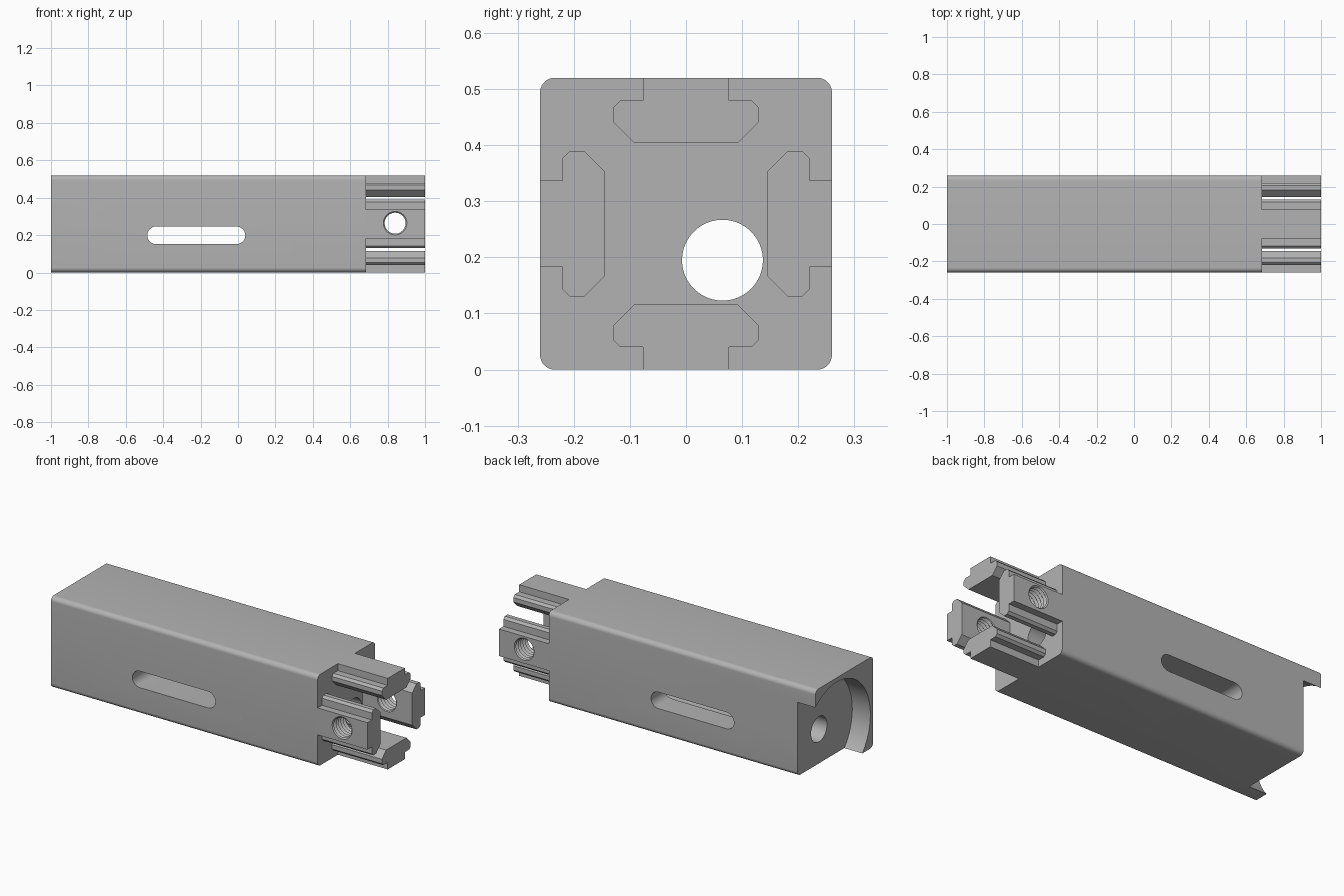
import bpy, bmesh, math
from mathutils import Matrix, Vector

cube = bpy.data.objects.get("Cube")
if cube:
    bpy.data.objects.remove(cube, do_unlink=True)

grey = bpy.data.materials.new("grey metal")
grey.use_nodes = True
colour = (0.45, 0.45, 0.45, 1)
grey.diffuse_color = colour
grey.node_tree.nodes["Principled BSDF"].inputs["Base Color"].default_value = colour

MID = 0.26            # half width, and height of the long axis
SHOULDER = 0.685      # where the body ends and the lugs begin


def make(name, bm):
    bmesh.ops.recalc_face_normals(bm, faces=bm.faces)
    mesh = bpy.data.meshes.new(name)
    bm.to_mesh(mesh)
    bm.free()
    mesh.materials.append(grey)
    obj = bpy.data.objects.new(name, mesh)
    bpy.context.collection.objects.link(obj)
    return obj


def loft(name, rings):
    """Skin closed rings of points and cap both ends."""
    bm = bmesh.new()
    rows = [[bm.verts.new(p) for p in ring] for ring in rings]
    n = len(rows[0])
    for a, b in zip(rows, rows[1:]):
        for i in range(n):
            j = (i + 1) % n
            bm.faces.new((a[i], a[j], b[j], b[i]))
    bm.faces.new(rows[0])
    bm.faces.new(rows[-1])
    return make(name, bm)


def prism_x(name, outline, x0, x1):
    return loft(name, [[(x, y, z) for y, z in outline] for x in (x0, x1)])


def arc(cx, cy, r, start, end, steps):
    angles = [math.radians(start + (end - start) * i / steps) for i in range(steps + 1)]
    return [(cx + r * math.cos(a), cy + r * math.sin(a)) for a in angles]


def circle(cx, cy, r, sides=96):
    return arc(cx, cy, r, 0, 360, sides)[:-1]


def cut(obj, cutters):
    for c in cutters:
        c.hide_render = True
        mod = obj.modifiers.new("cut", "BOOLEAN")
        mod.operation, mod.solver, mod.object = "DIFFERENCE", "EXACT", c
    bpy.context.view_layer.update()
    graph = bpy.context.evaluated_depsgraph_get()
    mesh = bpy.data.meshes.new_from_object(obj.evaluated_get(graph))
    obj.modifiers.clear()
    obj.data = mesh
    for c in cutters:
        bpy.data.objects.remove(c, do_unlink=True)


def smooth(obj):
    bpy.ops.object.select_all(action="DESELECT")
    obj.select_set(True)
    bpy.context.view_layer.objects.active = obj
    bpy.ops.object.shade_smooth_by_angle(angle=math.radians(30))


# Square body with rounded long edges
R = 0.026
outline = []
for sy, sz, a in ((1, 1, 0), (-1, 1, 90), (-1, -1, 180), (1, -1, 270)):
    outline += arc(sy * (MID - R), MID + sz * (MID - R), R, a, a + 90, 10)
body = prism_x("body", outline, -1, SHOULDER)

# Offset bore along the body, round pocket in the end, slot from front to back
bore = prism_x("bore_cutter", circle(0.065, 0.195, 0.072), -1.2, 1.2)
pocket = prism_x("pocket_cutter", circle(0.065, 0.195, 0.3, 128), -1.2, -0.886)
slot_outline = (arc(-0.008, 0.199, 0.047, -90, 90, 20)
                + arc(-0.438, 0.199, 0.047, 90, 270, 20))
slot = loft("slot_cutter", [[(x, y, z) for x, z in slot_outline] for y in (-0.5, 0.5)])
cut(body, [bore, pocket, slot])
smooth(body)

# Four T-shaped lugs that continue the body faces
half = [(0.077, 0.26), (0.077, 0.22), (0.117, 0.22), (0.13, 0.207),
        (0.13, 0.182), (0.092, 0.144)]
tee = half + [(-y, z) for y, z in reversed(half)]
lugs = {}
for i, side in enumerate(("top", "back", "bottom", "front")):
    turn = Matrix.Rotation(math.radians(-90 * i), 2)
    points = [turn @ Vector(p) for p in tee]
    lugs[side] = prism_x(side + "_lug", [(p.x, p.y + MID) for p in points], SHOULDER, 1)

# Threaded holes through the front and back lugs
PITCH = 0.021
for side, sign in (("front", -1), ("back", 1)):
    rings = []
    for k in range(17):
        r = 0.056 if k % 2 else 0.067
        y = sign * (0.117 + k * PITCH / 2)
        rings.append([(x, y, z) for x, z in circle(0.84, 0.264, r, 48)])
    cut(lugs[side], [loft("thread_cutter", rings)])

for lug in lugs.values():
    smooth(lug)
